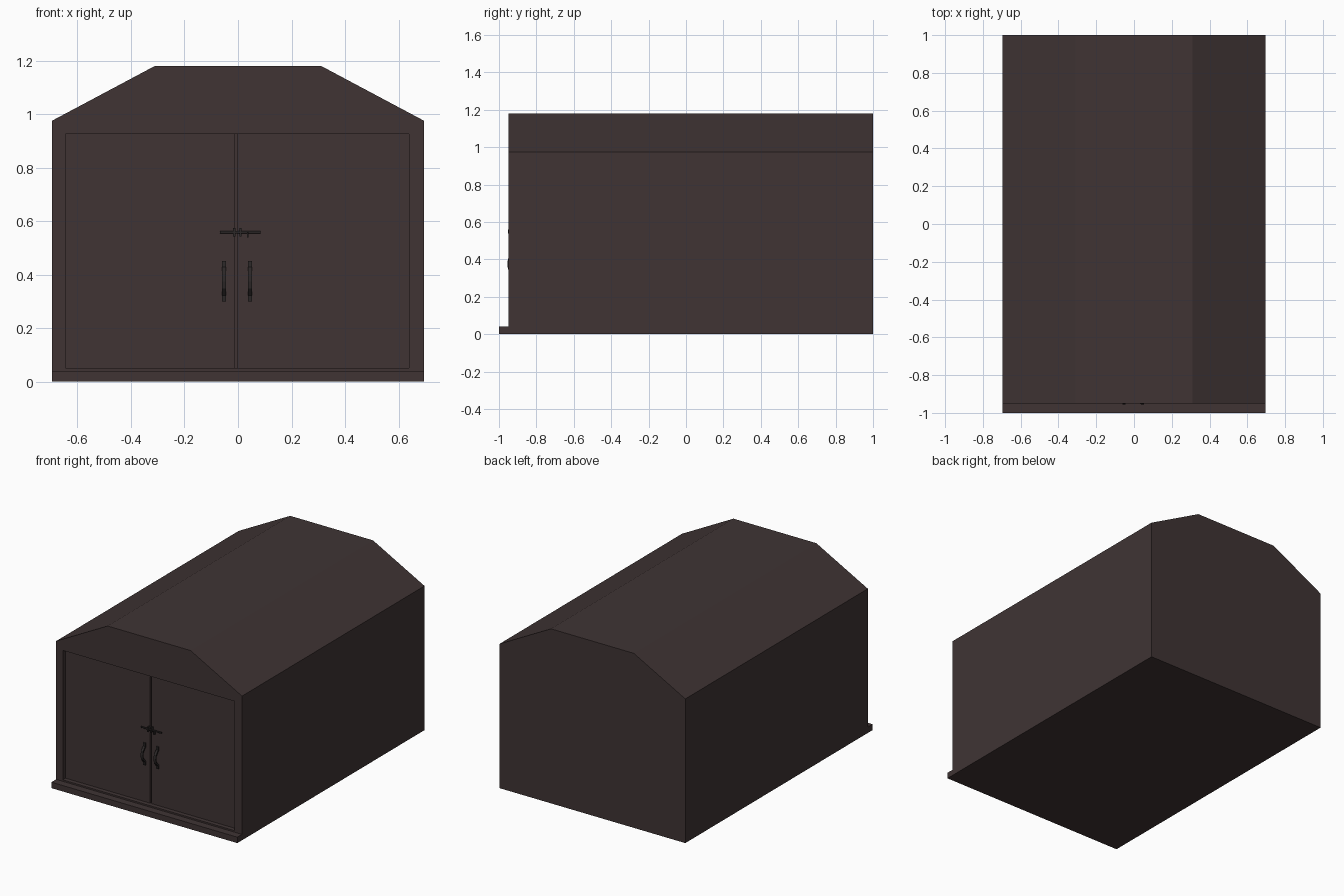
import bpy, bmesh, math

if "Cube" in bpy.data.objects:
    bpy.data.objects.remove(bpy.data.objects["Cube"])


def material(name, rgb):
    m = bpy.data.materials.new(name)
    m.diffuse_color = (*rgb, 1)
    m.use_nodes = True
    m.node_tree.nodes["Principled BSDF"].inputs["Base Color"].default_value = m.diffuse_color
    return m


WOOD = material("dark_wood", (0.050, 0.034, 0.034))
METAL = material("dark_metal", (0.025, 0.021, 0.021))


def finish(bm, name, mat):
    bmesh.ops.recalc_face_normals(bm, faces=bm.faces)
    me = bpy.data.meshes.new(name)
    bm.to_mesh(me)
    bm.free()
    ob = bpy.data.objects.new(name, me)
    bpy.context.collection.objects.link(ob)
    me.materials.append(mat)
    return ob


def box(name, lo, hi, mat=WOOD):
    bm = bmesh.new()
    bmesh.ops.create_cube(bm, size=1)
    for v in bm.verts:
        v.co = [(a + b) / 2 + c * (b - a) for a, b, c in zip(lo, hi, v.co)]
    return finish(bm, name, mat)


def prism(name, pts, axis, start, end, mat):
    """Extrude a 2D profile along x or y."""
    bm = bmesh.new()
    put = (lambda a, b: (start, a, b)) if axis == "x" else (lambda a, b: (a, start, b))
    face = bm.faces.new([bm.verts.new(put(*p)) for p in pts])
    new = bmesh.ops.extrude_face_region(bm, geom=[face])["geom"]
    step = (end - start, 0, 0) if axis == "x" else (0, end - start, 0)
    bmesh.ops.translate(bm, vec=step, verts=[g for g in new if isinstance(g, bmesh.types.BMVert)])
    return finish(bm, name, mat)


W, FRONT, DOOR_Y = 0.695, -0.95, -0.92

# Shed body with gambrel-style roof
half = [(W, 0), (W, 0.975), (0.31, 1.18)]
body = prism("shed_body", half + [(-x, z) for x, z in reversed(half)], "y", FRONT, 1.0, WOOD)

# Doorway recess cut into the front
cutter = box("doorway_cutter", (-0.645, -1.1, 0.05), (0.64, -0.89, 0.925))
cutter.hide_render = True
mod = body.modifiers.new("doorway", "BOOLEAN")
mod.operation, mod.solver, mod.object = "DIFFERENCE", "EXACT", cutter
bpy.context.view_layer.objects.active = body
bpy.ops.object.modifier_apply(modifier=mod.name)
bpy.data.objects.remove(cutter)

# Front sill
box("front_sill", (-W, -1.0, 0), (W, FRONT, 0.04))

# Double doors with a thin gap between them
box("left_door", (-0.645, DOOR_Y, 0.05), (-0.0125, -0.89, 0.925))
box("right_door", (-0.0025, DOOR_Y, 0.05), (0.64, -0.89, 0.925))

# Bowed pull handles: flat ends on the door, grip standing off
outer = [(DOOR_Y, 0.30), (-0.928, 0.30), (-0.930, 0.322), (-0.952, 0.348),
         (-0.955, 0.375), (-0.952, 0.402), (-0.930, 0.428), (-0.928, 0.45), (DOOR_Y, 0.45)]
inner = [(DOOR_Y, 0.424), (-0.944, 0.396), (-0.946, 0.375), (-0.944, 0.354), (DOOR_Y, 0.326)]
for side, x in (("left", -0.052), ("right", 0.045)):
    prism(side + "_handle", outer + inner, "x", x - 0.008, x + 0.008, METAL)

# Sliding bolt
bpy.ops.mesh.primitive_cylinder_add(vertices=12, radius=0.005, depth=0.152,
                                    location=(0.009, -0.938, 0.558), rotation=(0, math.pi / 2, 0))
bolt = bpy.context.object
bolt.name = "bolt_bar"
bolt.data.materials.append(METAL)
bpy.ops.object.shade_smooth_by_angle(angle=math.radians(40))

# Bolt brackets and turned-down knob
for i, x in enumerate((-0.014, 0.009)):
    box(f"bolt_bracket_{i + 1}", (x - 0.004, -0.948, 0.543), (x + 0.004, DOOR_Y, 0.574), METAL)
box("bolt_knob", (0.033, -0.953, 0.538), (0.040, -0.936, 0.560), METAL)
